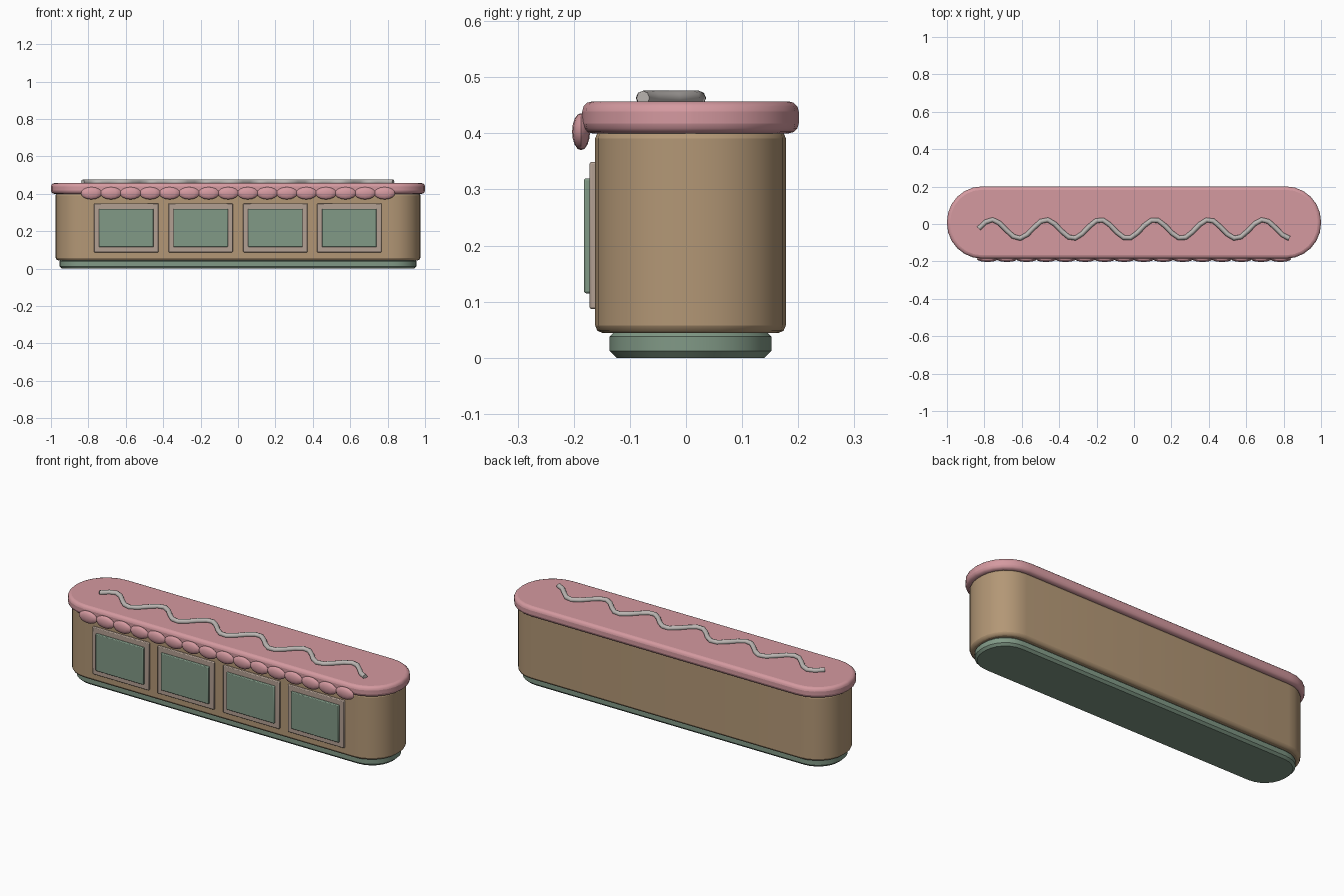
import bpy, bmesh, math

if "Cube" in bpy.data.objects:
    bpy.data.objects.remove(bpy.data.objects["Cube"])


def material(name, rgb):
    m = bpy.data.materials.new(name)
    m.use_nodes = True
    m.diffuse_color = (*rgb, 1)
    m.node_tree.nodes["Principled BSDF"].inputs["Base Color"].default_value = (*rgb, 1)
    return m


PINK = material("dusty_pink", (0.66, 0.32, 0.35))
TAN = material("warm_tan", (0.45, 0.31, 0.18))
GREEN = material("sage_green", (0.22, 0.32, 0.24))
TRIM = material("pale_taupe", (0.45, 0.35, 0.29))
ICING = material("light_grey", (0.50, 0.47, 0.45))


def finish(bm, name, mat, bevel=0, segments=2):
    bmesh.ops.recalc_face_normals(bm, faces=bm.faces)
    mesh = bpy.data.meshes.new(name)
    bm.to_mesh(mesh)
    bm.free()
    mesh.materials.append(mat)
    ob = bpy.data.objects.new(name, mesh)
    bpy.context.collection.objects.link(ob)
    if bevel:
        mod = ob.modifiers.new("rounded_edges", "BEVEL")
        mod.width, mod.segments = bevel, segments
        mod.limit_method, mod.angle_limit = "ANGLE", math.radians(40)
    bpy.ops.object.select_all(action="DESELECT")
    bpy.context.view_layer.objects.active = ob
    ob.select_set(True)
    bpy.ops.object.shade_smooth_by_angle(angle=math.radians(35))
    return ob


def slab(name, mat, half_x, half_y, radius, z0, z1, bevel, segments, steps=6):
    """Rounded rectangle extruded upwards, with softened rims."""
    bm = bmesh.new()
    verts = []
    for k, (sx, sy) in enumerate([(1, 1), (-1, 1), (-1, -1), (1, -1)]):
        for i in range(steps + 1):
            a = (k + i / steps) * math.pi / 2
            verts.append(bm.verts.new((sx * (half_x - radius) + radius * math.cos(a),
                                       CENTRE_Y + sy * (half_y - radius) + radius * math.sin(a), z0)))
    face = bm.faces.new(verts)
    top = bmesh.ops.extrude_face_region(bm, geom=[face])["geom"]
    bmesh.ops.translate(bm, vec=(0, 0, z1 - z0),
                        verts=[v for v in top if isinstance(v, bmesh.types.BMVert)])
    return finish(bm, name, mat, bevel, segments)


def box(name, mat, x, half_x, y0, y1, z0, z1, bevel):
    bm = bmesh.new()
    bmesh.ops.create_cube(bm, size=1)
    bmesh.ops.scale(bm, vec=(2 * half_x, y1 - y0, z1 - z0), verts=bm.verts)
    bmesh.ops.translate(bm, vec=(x, (y0 + y1) / 2, (z0 + z1) / 2), verts=bm.verts)
    return finish(bm, name, mat, bevel)


# Main stacked slabs
CENTRE_Y = 0.008
slab("base", GREEN, 0.955, 0.144, 0.135, 0, 0.05, 0.012, 1)
slab("body", TAN, 0.975, 0.17, 0.155, 0.044, 0.405, 0.014, 2)
slab("roof", PINK, 1.0, 0.193, 0.188, 0.4, 0.457, 0.018, 3)

# Framed windows along the front
for i, x in enumerate((-0.597, -0.2, 0.2, 0.595)):
    box(f"window_frame_{i + 1}", TRIM, x, 0.172, -0.172, -0.15, 0.087, 0.349, 0.004)
    box(f"window_pane_{i + 1}", GREEN, x, 0.146, -0.182, -0.16, 0.115, 0.32, 0.004)

# Row of beads under the front of the roof
for i in range(16):
    bm = bmesh.new()
    bmesh.ops.create_uvsphere(bm, u_segments=12, v_segments=8, radius=1)
    bmesh.ops.scale(bm, vec=(0.056, 0.016, 0.033), verts=bm.verts)
    bmesh.ops.translate(bm, vec=((i - 7.5) * 0.1045, -0.187, 0.403), verts=bm.verts)
    finish(bm, f"bead_{i + 1}", PINK)

# Wavy icing line on the roof
curve = bpy.data.curves.new("icing_wave", "CURVE")
curve.dimensions = "3D"
curve.bevel_depth = 0.013
curve.bevel_resolution = 2
curve.use_fill_caps = True
spline = curve.splines.new("POLY")
COUNT = 46
spline.points.add(COUNT - 1)
for i, p in enumerate(spline.points):
    x = -0.83 + 1.66 * i / (COUNT - 1)
    y = -0.027 + 0.05 * math.cos(math.tau * (x + 0.76) / 0.29)
    p.co = (x, y, 0.463, 1)
curve.materials.append(ICING)
wave = bpy.data.objects.new("icing_wave", curve)
bpy.context.collection.objects.link(wave)
